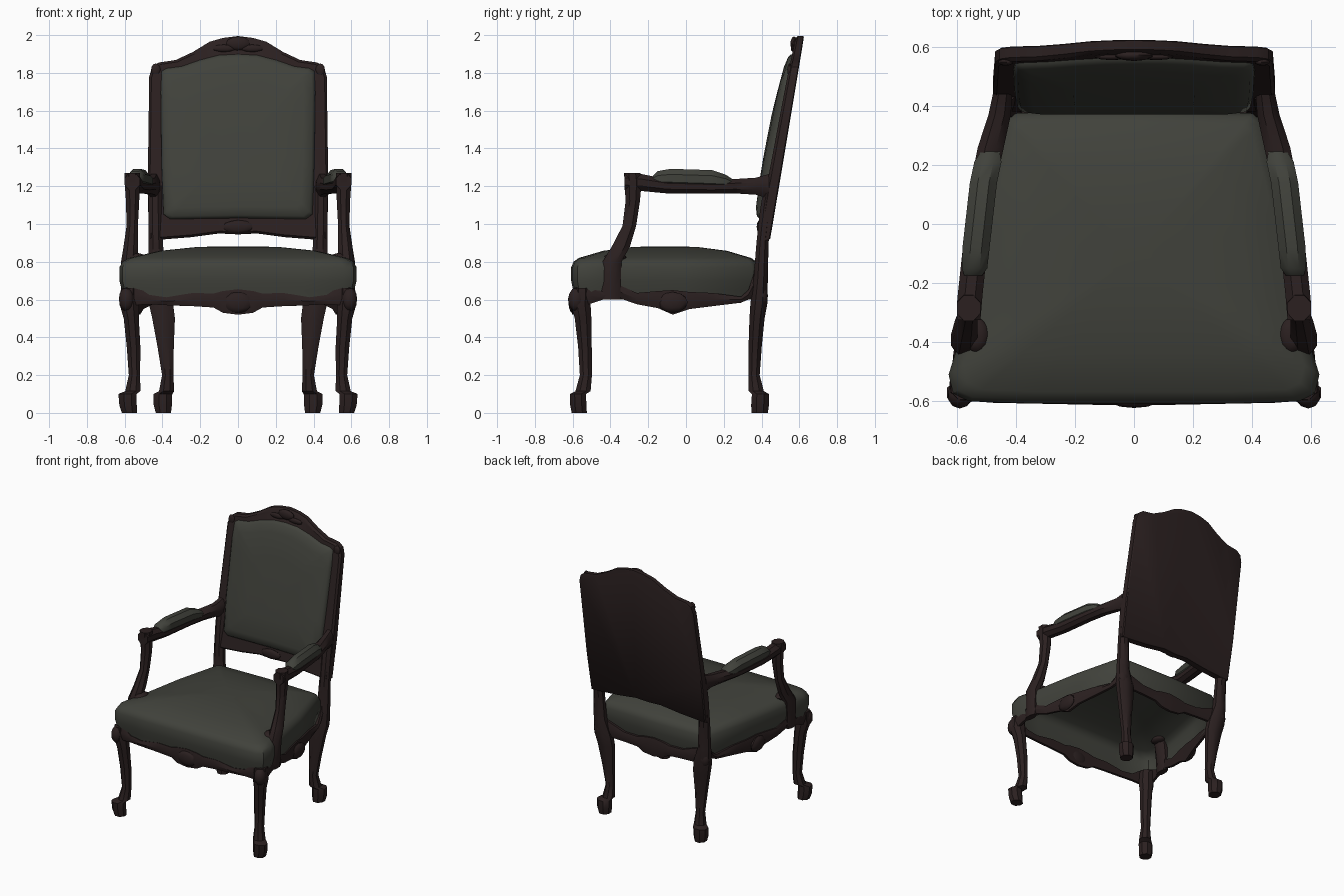
import bpy, bmesh, math
from mathutils import Vector


def material(name, rgb):
    m = bpy.data.materials.new(name)
    m.diffuse_color = (*rgb, 1)
    return m


WOOD = material("dark brown wood", (0.024, 0.0145, 0.0145))
CLOTH = material("grey green cloth", (0.052, 0.054, 0.044))


def finish(name, bm, mat, mirror=False, angle=40):
    """Turn a bmesh into a shaded, optionally mirrored object."""
    bmesh.ops.recalc_face_normals(bm, faces=bm.faces[:])
    me = bpy.data.meshes.new(name)
    bm.to_mesh(me)
    bm.free()
    me.materials.append(mat)
    ob = bpy.data.objects.new(name, me)
    bpy.context.collection.objects.link(ob)
    bpy.ops.object.select_all(action='DESELECT')
    ob.select_set(True)
    bpy.context.view_layer.objects.active = ob
    bpy.ops.object.shade_smooth_by_angle(angle=math.radians(angle))
    if mirror:
        mod = ob.modifiers.new("mirror", 'MIRROR')
        mod.use_mirror_merge = False
    return ob


def loft(name, rings, mat, mirror=False, angle=40, open_start=False):
    """Skin a list of equal-length point rings and cap the ends."""
    bm = bmesh.new()
    loops = [[bm.verts.new(p) for p in r] for r in rings]
    n = len(loops[0])
    for a, b in zip(loops, loops[1:]):
        for i in range(n):
            j = (i + 1) % n
            bm.faces.new((a[i], a[j], b[j], b[i]))
    if not open_start:
        bm.faces.new(loops[0])
    bm.faces.new(loops[-1])
    return finish(name, bm, mat, mirror, angle)


def tube(name, stations, mat, along='z'):
    """Eight-sided limb; stations are x, y, z and two half widths."""
    k = 1 / math.cos(math.pi / 8)
    rings = []
    for x, y, z, ra, rb in stations:
        ring = []
        for i in range(8):
            t = (i + 0.5) * math.pi / 4
            a, b = ra * k * math.cos(t), rb * k * math.sin(t)
            ring.append((x + a, y + b, z) if along == 'z' else (x + a, y, z + b))
        rings.append(ring)
    return loft(name, rings, mat, True)


def rail(name, stations, inward, mirror=True):
    """Wavy apron band; stations are x, y, top z, bottom z."""
    rings = []
    for x, y, zt, zb in stations:
        o = Vector((x, y, 0))
        i = o + Vector(inward)
        f = o + Vector(inward) * 0.4
        zm = (zt + zb) / 2
        rings.append([(f.x, f.y, zt), (o.x, o.y, zm), (f.x, f.y, zb),
                      (i.x, i.y, zb), (i.x, i.y, zt)])
    return loft(name, rings, WOOD, mirror)


def carving(name, loc, size, mirror=False):
    """Small faceted carved boss."""
    bm = bmesh.new()
    bmesh.ops.create_icosphere(bm, subdivisions=2, radius=1)
    for v in bm.verts:
        v.co = Vector(loc) + Vector(a * b for a, b in zip(v.co, size))
    return finish(name, bm, WOOD, mirror)


def both(half):
    """Complete a half outline running from x=0 to x=0."""
    return half + [(-x, w) for x, w in reversed(half) if x > 0]


# Seat cushion, a shell open underneath
plan = both([(0, -.608), (.35, -.608), (.56, -.60), (.612, -.575), (.628, -.51),
             (.603, -.43), (.58, -.3), (.525, 0), (.435, .35), (.40, .375), (0, .385)])
rings = []
for z, s in [(.60, .965), (.65, .98), (.70, 1), (.77, 1), (.80, .975),
             (.82, .92), (.858, .66), (.878, .35), (.882, .12)]:
    rings.append([(x * s, (y + .11) * s - .11, z) for x, y in plan])
loft("seat_cushion", rings, CLOTH, open_start=True)

# Legs, the rear ones running on up as the back posts
tube("front_leg", [
    (.575, -.565, 0, .040, .040), (.582, -.570, .04, .046, .043), (.585, -.572, .10, .048, .042),
    (.557, -.545, .115, .040, .040), (.548, -.53, .20, .030, .032), (.553, -.535, .35, .036, .036),
    (.565, -.545, .5, .040, .044), (.575, -.555, .57, .050, .05), (.575, -.55, .66, .045, .045)], WOOD)
tube("back_leg", [
    (.395, .39, 0, .040, .043), (.398, .392, .04, .048, .047), (.398, .394, .10, .050, .045),
    (.378, .372, .115, .040, .040), (.372, .36, .2, .030, .030), (.383, .366, .35, .043, .035),
    (.394, .376, .5, .060, .04), (.408, .386, .58, .064, .045), (.430, .395, .70, .044, .038),
    (.435, .405, .9, .038, .032), (.438, .425, 1.08, .037, .032),
    (.438, .445, 1.2, .037, .032)], WOOD)

# Apron rails round the seat
wave = [(0, .655, .52), (.08, .645, .53), (.13, .632, .558), (.24, .635, .565), (.38, .612, .570)]
rail("front_apron", [(x, -.615 + x * .02, t, b) for x, t, b in wave]
     + [(.47, -.606, .625, .575), (.55, -.60, .68, .57)], (0, .03, 0))
rail("back_apron", [(x, .400, t, b) for x, t, b in wave[:4]] + [(.40, .400, .69, .57)], (0, -.03, 0))
rail("side_apron", [
    (.62, -.53, .68, .57), (.612, -.44, .64, .60), (.60, -.36, .68, .61), (.582, -.26, .635, .575),
    (.562, -.15, .645, .555), (.548, -.07, .65, .52), (.53, .02, .64, .55), (.50, .14, .635, .565),
    (.465, .29, .615, .583), (.455, .33, .65, .60), (.45, .36, .74, .62)], (-.03, 0, 0))

# Carved bosses on apron and knees
carving("front_apron_carving", (0, -.60, .585), (.08, .023, .058))
carving("side_apron_carving", (.545, -.07, .585), (.024, .08, .055), True)
carving("front_knee_carving", (.59, -.58, .60), (.042, .045, .065), True)
carving("back_knee_carving", (.430, .402, .62), (.045, .032, .065), True)

# Arm supports, arms and arm pads
tube("arm_support", [
    (.588, -.40, .60, .022, .052), (.585, -.395, .68, .030, .05), (.575, -.392, .80, .044, .05),
    (.568, -.345, .88, .038, .048), (.56, -.300, .99, .030, .036), (.558, -.282, 1.12, .035, .038),
    (.56, -.28, 1.22, .040, .045), (.56, -.285, 1.27, .040, .043)], WOOD)
carving("arm_support_leaf", (.535, -.375, .825), (.045, .060, .022), True)
tube("arm", [
    (.56, -.325, 1.225, .040, .045), (.555, -.24, 1.22, .042, .045), (.54, -.1, 1.20, .042, .038),
    (.51, .14, 1.195, .043, .034), (.485, .26, 1.20, .044, .038), (.455, .37, 1.20, .038, .045),
    (.445, .44, 1.20, .033, .065)], WOOD, 'y')
tube("arm_pad", [
    (.545, -.175, 1.235, .030, .020), (.54, -.15, 1.24, .043, .040), (.535, -.08, 1.242, .046, .050),
    (.51, .14, 1.235, .046, .050), (.495, .21, 1.225, .046, .036), (.487, .245, 1.215, .032, .023)],
    CLOTH, 'y')


# Leaning back: outlines in x and z, pushed out from the sloping rear plane
def lean(outline, depth, s=1.0, zc=1.45):
    ring = []
    for x, z in outline:
        x, z = x * s, zc + (z - zc) * s
        thin = 1 - .35 * max(0, min(1, (z - 1.5) / .5))
        ring.append((x, .443 + .169 * (z - .94) - depth * thin, z))
    return ring


frame = both([(0, .945), (.1, .95), (.25, .93), (.40, .918), (.472, .915), (.478, 1.2),
              (.470, 1.78), (.455, 1.83), (.42, 1.855), (.33, 1.868), (.24, 1.91),
              (.15, 1.965), (.08, 1.985), (0, 1.995)])
loft("back_frame", [lean(frame, -.006, .985), lean(frame, 0), lean(frame, .045),
                    lean(frame, .06, .975)], WOOD, angle=35)

pad = both([(0, 1.03), (.36, 1.025), (.395, 1.05), (.405, 1.3), (.41, 1.70), (.405, 1.81),
            (.38, 1.825), (.30, 1.835), (.20, 1.87), (.10, 1.895), (0, 1.90)])
loft("back_cushion", [lean(pad, .05), lean(pad, .068, .995), lean(pad, .085, .96),
                      lean(pad, .098, .85), lean(pad, .103, .5)], CLOTH)

# Carvings on crest and lower back rail
carving("crest_carving", (0, .572, 1.955), (.065, .020, .038))
carving("crest_leaf", (.075, .567, 1.93), (.06, .012, .020), True)
carving("lower_rail_carving", (0, .39, .985), (.08, .016, .036))
carving("corner_carving", (.435, .548, 1.815), (.026, .012, .035), True)
